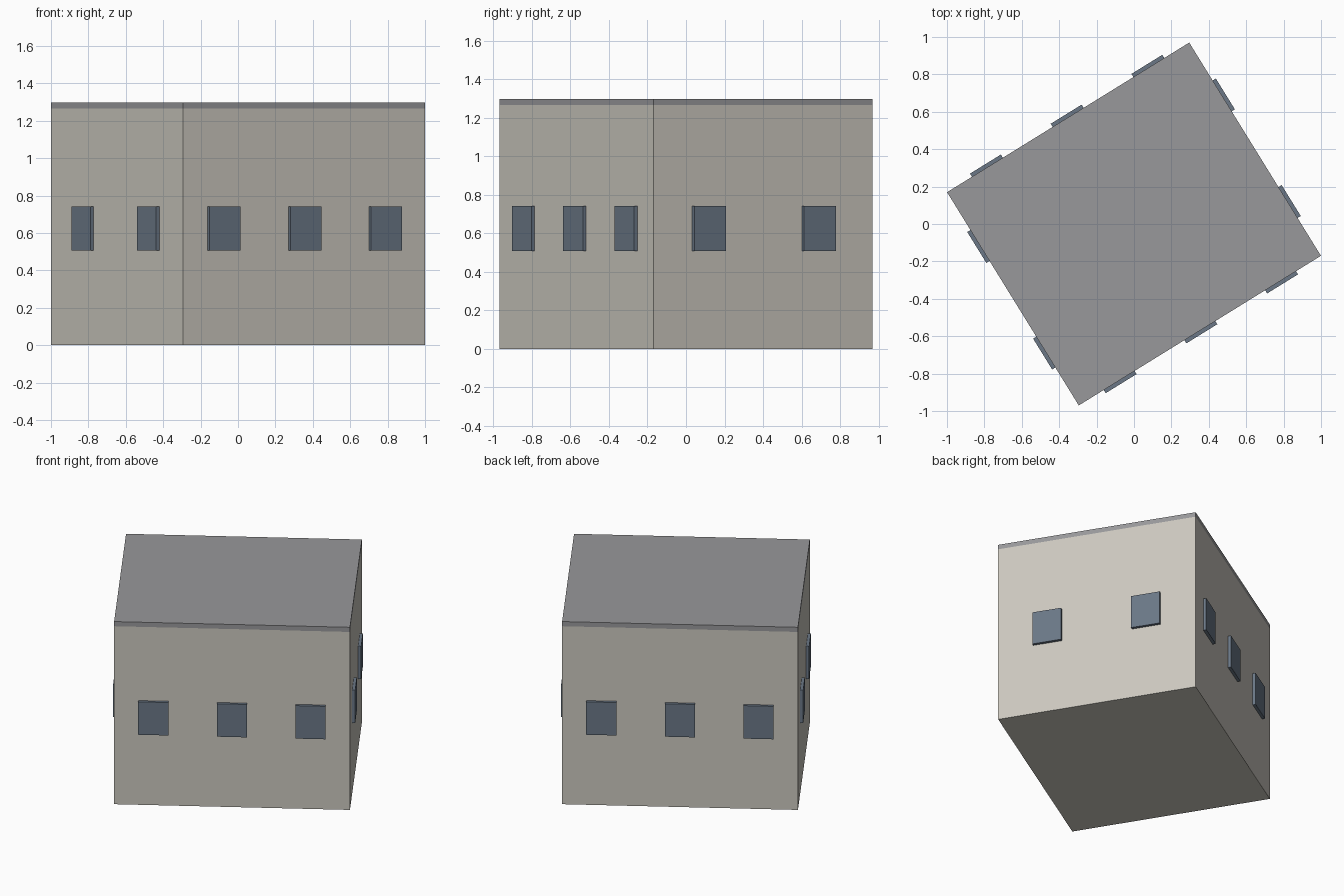
import bpy
from mathutils import Matrix
from math import atan2, pi

if "Cube" in bpy.data.objects:
    bpy.data.objects.remove(bpy.data.objects["Cube"])

L, W = 1.522, 1.34            # footprint
WALL_TOP, TOP = 1.265, 1.298
TURN = Matrix.Rotation(atan2(0.80, 1.295), 4, 'Z')


def material(name, rgb):
    m = bpy.data.materials.new(name)
    m.diffuse_color = (*rgb, 1)
    m.use_nodes = True
    m.node_tree.nodes["Principled BSDF"].inputs["Base Color"].default_value = m.diffuse_color
    return m


stone = material("warm_grey_wall", (0.60, 0.575, 0.52))
slate = material("grey_roof", (0.315, 0.315, 0.325))
glass = material("blue_grey_window", (0.145, 0.185, 0.24))


def box(name, matrix, size, mat):
    bpy.ops.mesh.primitive_cube_add(size=1)
    ob = bpy.context.object
    ob.name = name
    ob.data.transform(matrix @ Matrix.Diagonal((*size, 1)))
    ob.data.materials.append(mat)
    return ob


# Main block and flat roof slab
box("walls", TURN @ Matrix.Translation((0, 0, WALL_TOP / 2)), (L, W, WALL_TOP), stone)
box("roof", TURN @ Matrix.Translation((0, 0, (WALL_TOP + TOP) / 2)),
    (L, W, TOP - WALL_TOP), slate)

# Windows: three on each long wall, two on each short wall
WIN_W, WIN_H, WIN_Z, OUT = 0.194, 0.234, 0.624, 0.02
sides = [("front", 0, W / 2, (-L / 3, 0, L / 3)),
         ("right", pi / 2, L / 2, (-W / 4, W / 4)),
         ("back", pi, W / 2, (-L / 3, 0, L / 3)),
         ("left", -pi / 2, L / 2, (-W / 4, W / 4))]
for side, angle, dist, offsets in sides:
    for i, x in enumerate(offsets, 1):
        place = TURN @ Matrix.Rotation(angle, 4, 'Z') @ Matrix.Translation((x, -dist - OUT / 2, WIN_Z))
        box(f"{side}_window_{i}", place, (WIN_W, OUT, WIN_H), glass)
